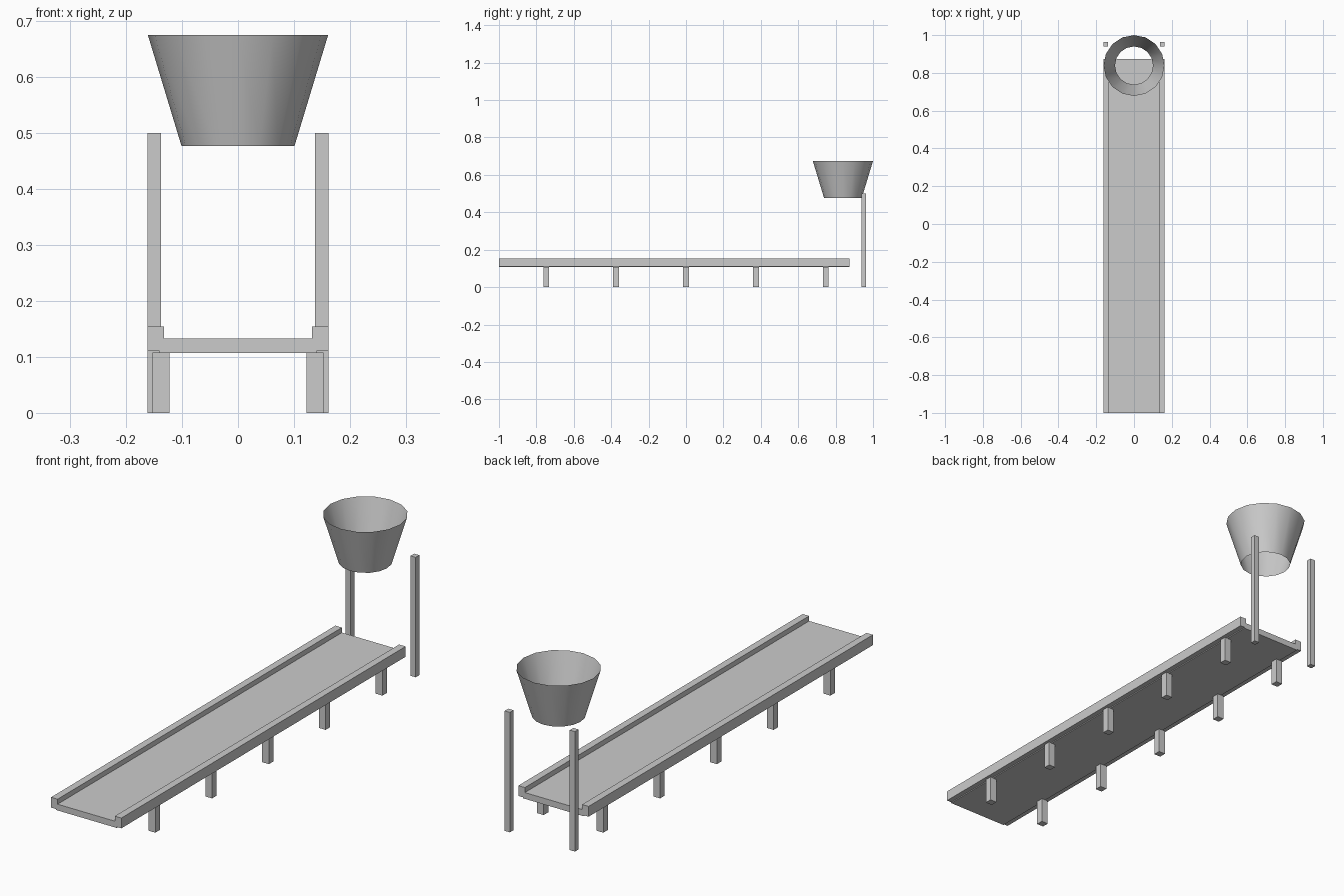
import bpy
import bmesh
import math
from mathutils import Vector

cube = bpy.data.objects.get("Cube")
if cube:
    bpy.data.objects.remove(cube, do_unlink=True)

grey = bpy.data.materials.new("light grey")
grey.use_nodes = True
colour = (0.6, 0.6, 0.6, 1)
grey.diffuse_color = colour
grey.node_tree.nodes["Principled BSDF"].inputs["Base Color"].default_value = colour


def finish(name, bm):
    mesh = bpy.data.meshes.new(name)
    bm.to_mesh(mesh)
    bm.free()
    mesh.materials.append(grey)
    obj = bpy.data.objects.new(name, mesh)
    bpy.context.collection.objects.link(obj)
    return obj


def box(name, low, high):
    low, high = Vector(low), Vector(high)
    bm = bmesh.new()
    bmesh.ops.create_cube(bm, size=1)
    bmesh.ops.scale(bm, vec=high - low, verts=bm.verts)
    bmesh.ops.translate(bm, vec=(low + high) / 2, verts=bm.verts)
    return finish(name, bm)


def pair(name, low, high):
    """A box on the left side (+x) and its mirror on the right."""
    box("left_" + name, low, high)
    box("right_" + name, (-high[0], low[1], low[2]), (-low[0], high[1], high[2]))


# Conveyor bed and side rails
front, back = -1.0, 0.873
box("conveyor_bed", (-0.14, front, 0.107), (0.14, back, 0.133))
pair("rail", (0.132, front, 0.111), (0.162, back, 0.154))

# Five pairs of short legs
for i in range(5):
    y = (i - 2) * 0.374
    pair(f"leg_{i + 1}", (0.122, y - 0.015, 0), (0.153, y + 0.015, 0.108))

# Tall posts behind the bed
pair("post", (0.138, 0.939, 0), (0.162, 0.963, 0.5))

# Open funnel hopper, a single-walled tapered tube
bm = bmesh.new()
bmesh.ops.create_cone(bm, cap_ends=False, segments=16,
                      radius1=0.101, radius2=0.161, depth=0.198)
bmesh.ops.translate(bm, vec=(0, 0.839, 0.576), verts=bm.verts)
hopper = finish("hopper", bm)
bpy.ops.object.select_all(action="DESELECT")
hopper.select_set(True)
bpy.context.view_layer.objects.active = hopper
bpy.ops.object.shade_smooth_by_angle(angle=math.radians(40))
